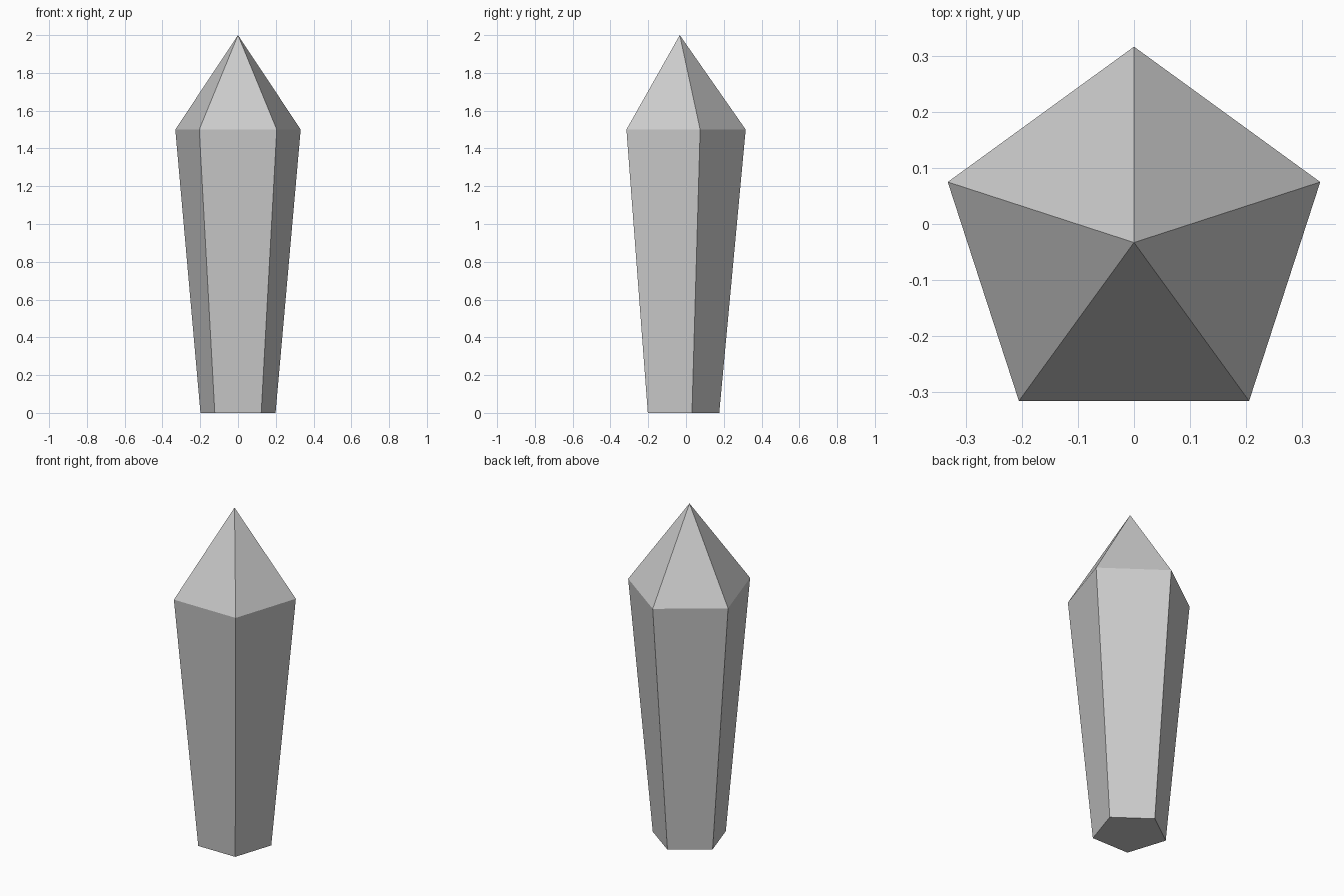
import bpy, bmesh, math

if "Cube" in bpy.data.objects:
    bpy.data.objects.remove(bpy.data.objects["Cube"])

SIDES = 5
CENTRE_Y = -0.033  # a pentagon's bounds are off-centre from its axis


def ring(bm, radius, z):
    """Regular polygon of verts with one corner pointing to the back (+y)."""
    return [bm.verts.new((radius * math.sin(2 * math.pi * i / SIDES),
                          CENTRE_Y + radius * math.cos(2 * math.pi * i / SIDES), z))
            for i in range(SIDES)]


bm = bmesh.new()
base = ring(bm, 0.209, 0.0)
shoulder = ring(bm, 0.349, 1.5)
tip = bm.verts.new((0, CENTRE_Y, 2.0))

# Base cap, tapered shaft and pointed top
bm.faces.new(base)
for i in range(SIDES):
    j = (i + 1) % SIDES
    bm.faces.new((base[i], base[j], shoulder[j], shoulder[i]))
    bm.faces.new((shoulder[i], shoulder[j], tip))
bmesh.ops.recalc_face_normals(bm, faces=bm.faces)

mesh = bpy.data.meshes.new("crystal")
bm.to_mesh(mesh)
bm.free()
bpy.context.collection.objects.link(bpy.data.objects.new("crystal", mesh))
